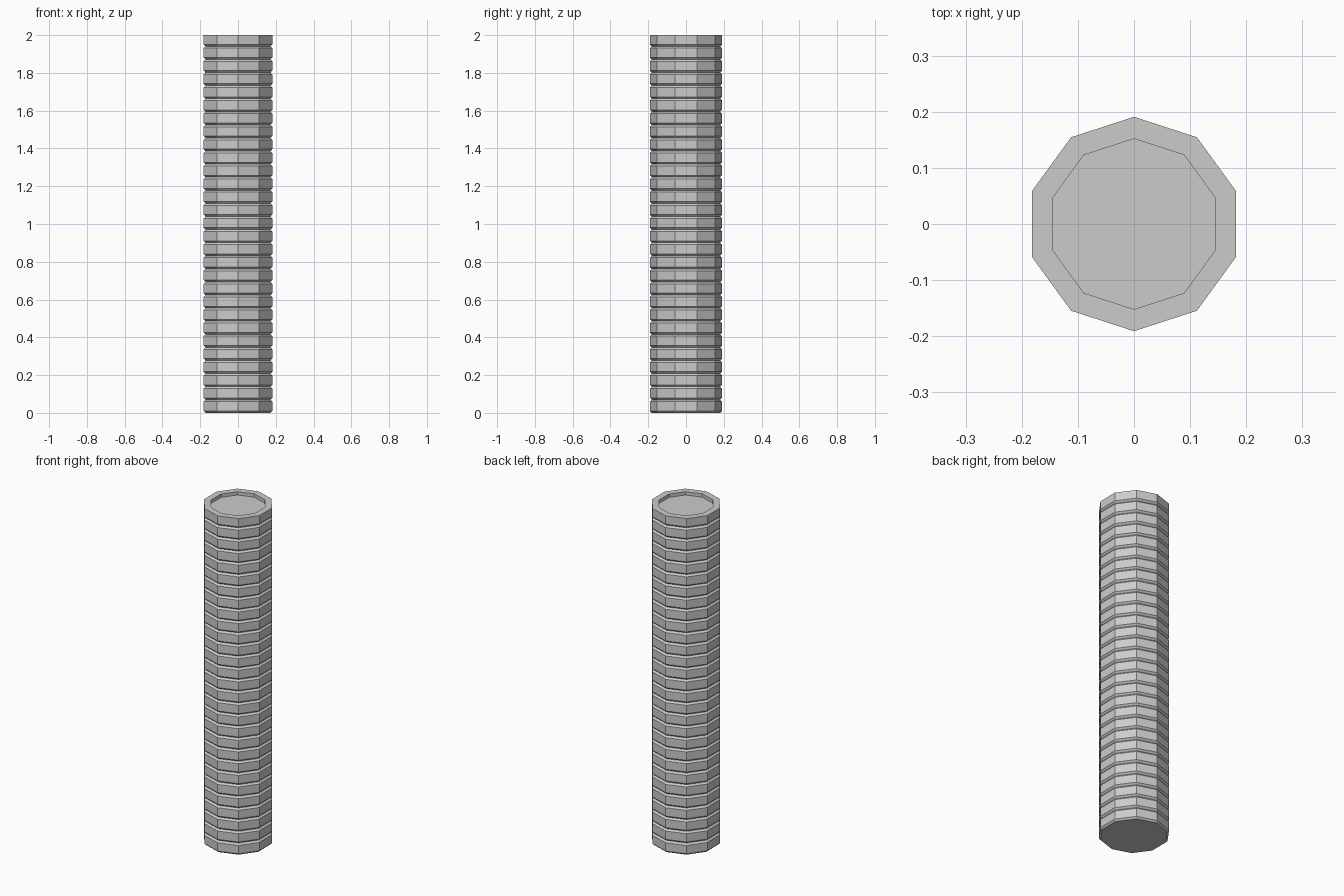
import bpy
import bmesh
from math import cos, sin, pi

SIDES = 10
RADIUS = 0.191
GROOVE = RADIUS - 0.01
RECESS = 0.152
RINGS = 29
CHAMFER = 0.01
# The top ring has no upper chamfer, so the stack ends one chamfer early
PITCH = (2 + CHAMFER) / RINGS

cube = bpy.data.objects.get("Cube")
if cube:
    bpy.data.objects.remove(cube, do_unlink=True)

grey = bpy.data.materials.new("plain grey")
grey.use_nodes = True
colour = (0.6, 0.6, 0.6, 1)
grey.diffuse_color = colour
grey.node_tree.nodes["Principled BSDF"].inputs["Base Color"].default_value = colour


def lathe(name, profile):
    """Turn a (radius, height) profile into a ten-sided closed solid."""
    bm = bmesh.new()
    loops = []
    for r, z in profile:
        angles = [pi / 2 + 2 * pi * i / SIDES for i in range(SIDES)]
        loops.append([bm.verts.new((r * cos(a), r * sin(a), z)) for a in angles])
    for low, high in zip(loops, loops[1:]):
        for i in range(SIDES):
            j = (i + 1) % SIDES
            bm.faces.new((low[i], low[j], high[j], high[i]))
    bm.faces.new(loops[0][::-1])
    bm.faces.new(loops[-1])
    mesh = bpy.data.meshes.new(name)
    bm.to_mesh(mesh)
    bm.free()
    mesh.materials.append(grey)
    obj = bpy.data.objects.new(name, mesh)
    bpy.context.collection.objects.link(obj)
    return obj


# Stacked rings, each chamfered below and above
profile = [(GROOVE, 0)]
for n in range(RINGS):
    base = n * PITCH
    profile.append((RADIUS, base + CHAMFER))
    profile.append((RADIUS, base + PITCH - CHAMFER))
    if n < RINGS - 1:
        profile.append((GROOVE, base + PITCH))

# Flat rim and shallow recess on top
profile += [(RECESS, 2), (RECESS, 1.98)]
lathe("ribbed_column", profile)
